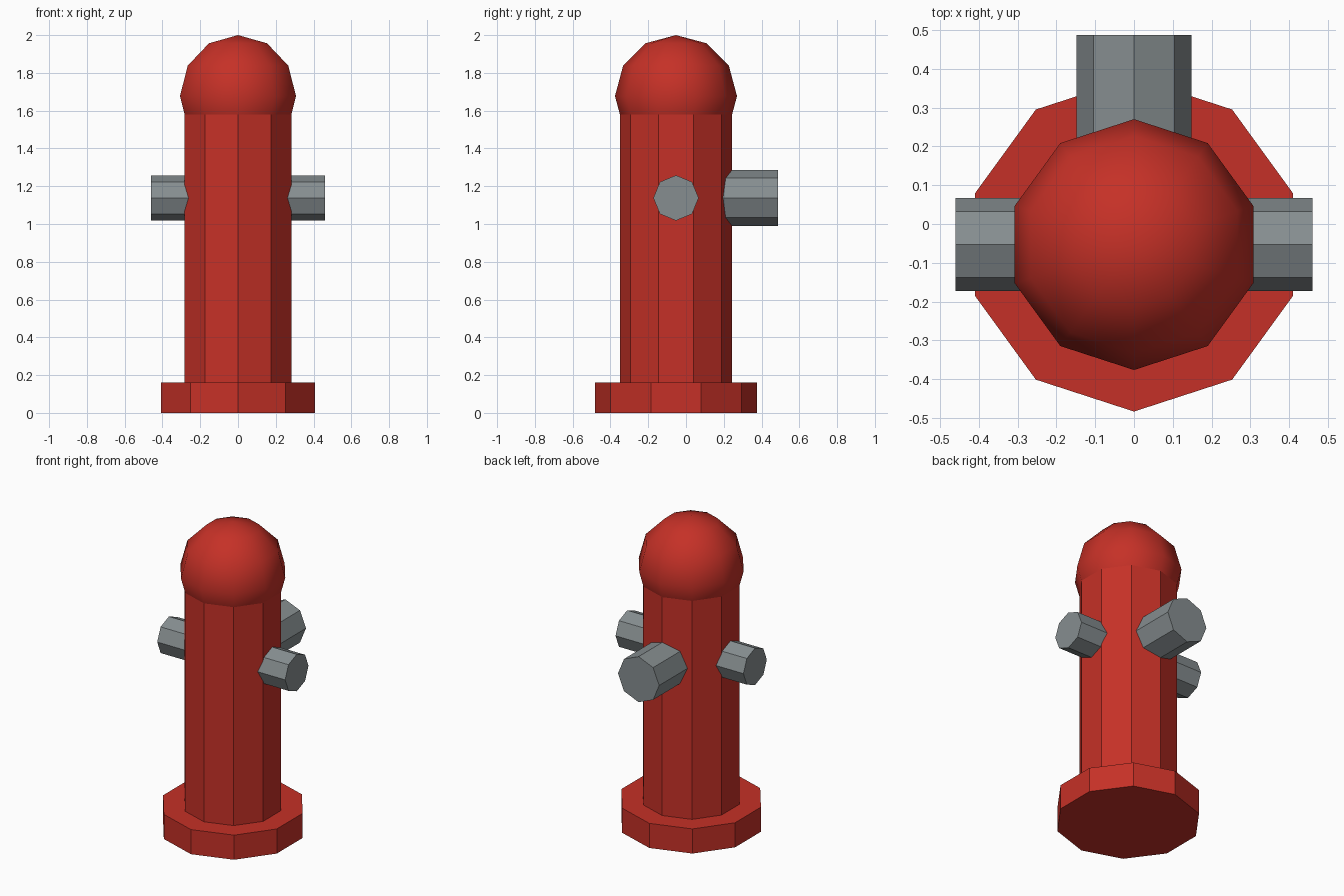
import bpy
from math import pi

if "Cube" in bpy.data.objects:
    bpy.data.objects.remove(bpy.data.objects["Cube"], do_unlink=True)

CENTRE_Y = -0.053
NOZZLE_Z = 1.138


def make_material(name, rgb):
    mat = bpy.data.materials.new(name)
    mat.use_nodes = True
    colour = (*rgb, 1)
    mat.diffuse_color = colour
    mat.node_tree.nodes["Principled BSDF"].inputs["Base Color"].default_value = colour
    return mat


red = make_material("hydrant red", (0.56, 0.03, 0.02))
grey = make_material("nozzle grey", (0.24, 0.27, 0.28))


def finish(name, mat):
    obj = bpy.context.object
    obj.name = name
    obj.data.materials.append(mat)
    return obj


def upright(name, radius, bottom, top):
    """Ten-sided column with a corner facing the front."""
    bpy.ops.mesh.primitive_cylinder_add(
        vertices=10, radius=radius, depth=top - bottom,
        location=(0, CENTRE_Y, (bottom + top) / 2))
    return finish(name, red)


def nozzle(name, radius, length, location, rotation):
    """Eight-sided outlet lying on its side."""
    bpy.ops.mesh.primitive_cylinder_add(
        vertices=8, radius=radius, depth=length,
        location=location, rotation=rotation)
    return finish(name, grey)


# Foot and barrel
upright("base_flange", 0.43, 0, 0.16)
upright("barrel", 0.297, 0.16, 1.66)

# Smooth rounded cap, its lower part sunk into the barrel
bpy.ops.mesh.primitive_uv_sphere_add(
    segments=10, ring_count=6, radius=0.323, location=(0, CENTRE_Y, 1.677))
finish("dome_cap", red)
bpy.ops.object.shade_smooth()

# Pair of side outlets
for side, sign in (("left", 1), ("right", -1)):
    nozzle(side + "_nozzle", 0.12, 0.26, (sign * 0.33, CENTRE_Y, NOZZLE_Z), (0, sign * pi / 2, 0))

# Larger outlet at the back
nozzle("back_nozzle", 0.148, 0.36, (0, 0.307, NOZZLE_Z), (-pi / 2, 0, 0))
